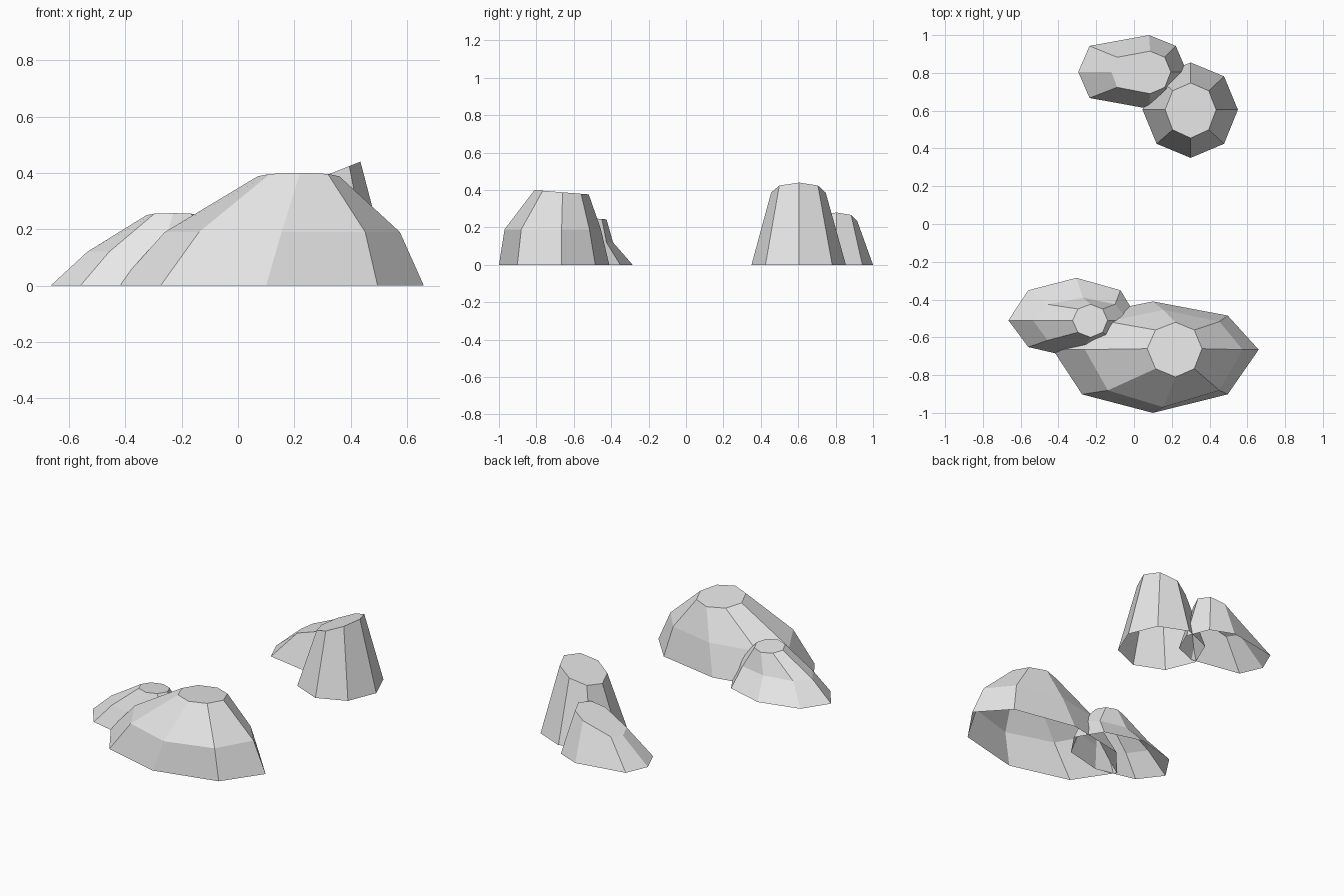
import bpy, bmesh
from math import cos, sin, radians

cube = bpy.data.objects.get("Cube")
if cube:
    bpy.data.objects.remove(cube, do_unlink=True)

# One plain stone colour
stone = bpy.data.materials.new("stone_grey")
stone.use_nodes = True
grey = (0.8, 0.8, 0.8, 1)
stone.diffuse_color = grey
stone.node_tree.nodes["Principled BSDF"].inputs["Base Color"].default_value = grey


def ring(bm, center, west, east, south, north, z, slope=(0, 0), blunt=1):
    """Lopsided octagon; slope tilts it, blunt widens its west corners."""
    verts = []
    for i in range(8):
        c, s = cos(radians(45 * i)), sin(radians(45 * i))
        dx = c * (east if c > 0 else west)
        if c < -0.1 and abs(s) > 0.1:
            dx *= blunt
        dy = s * (north if s > 0 else south)
        height = z + slope[0] * dx + slope[1] * dy
        verts.append(bm.verts.new((center[0] + dx, center[1] + dy, height)))
    return verts


def rock(name, *layers):
    """Stack octagonal rings, cap the top and leave the underside open."""
    bm = bmesh.new()
    rings = [ring(bm, **layer) for layer in layers]
    for low, high in zip(rings, rings[1:]):
        for i in range(8):
            j = (i + 1) % 8
            bm.faces.new((low[i], low[j], high[j], high[i]))
    bm.faces.new(rings[-1])
    mesh = bpy.data.meshes.new(name)
    bm.to_mesh(mesh)
    bm.free()
    mesh.materials.append(stone)
    obj = bpy.data.objects.new(name, mesh)
    bpy.context.collection.objects.link(obj)


def layer(center, west, east, south, north, z, slope=(0, 0), blunt=1):
    return dict(center=center, west=west, east=east, south=south,
                north=north, z=z, slope=slope, blunt=blunt)


# Large rounded boulder at the front
rock("large_front_rock",
     layer((0.1, -0.665), 0.53, 0.56, 0.335, 0.255, 0),
     layer((0.155, -0.665), 0.415, 0.42, 0.305, 0.21, 0.19),
     layer((0.22, -0.66), 0.15, 0.14, 0.15, 0.14, 0.388, (0, -0.08)))

# Small boulder leaning against it
rock("small_front_rock",
     layer((-0.305, -0.51), 0.36, 0.33, 0.2, 0.225, 0),
     layer((-0.27, -0.51), 0.265, 0.24, 0.15, 0.12, 0.12),
     layer((-0.23, -0.51), 0.095, 0.09, 0.09, 0.085, 0.25, (0, -0.08)))

# Tall stump-shaped rock at the back
rock("tall_back_rock",
     layer((0.3, 0.605), 0.255, 0.25, 0.255, 0.25, 0),
     layer((0.3, 0.605), 0.135, 0.135, 0.15, 0.142, 0.386, (0.4, 0)))

# Low slanted rock beside it
rock("low_back_rock",
     layer((0.08, 0.805), 0.375, 0.2, 0.195, 0.195, 0, (0, 0), 1.19),
     layer((0.085, 0.805), 0.205, 0.11, 0.115, 0.11, 0.236, (0.4, 0), 1.2))
